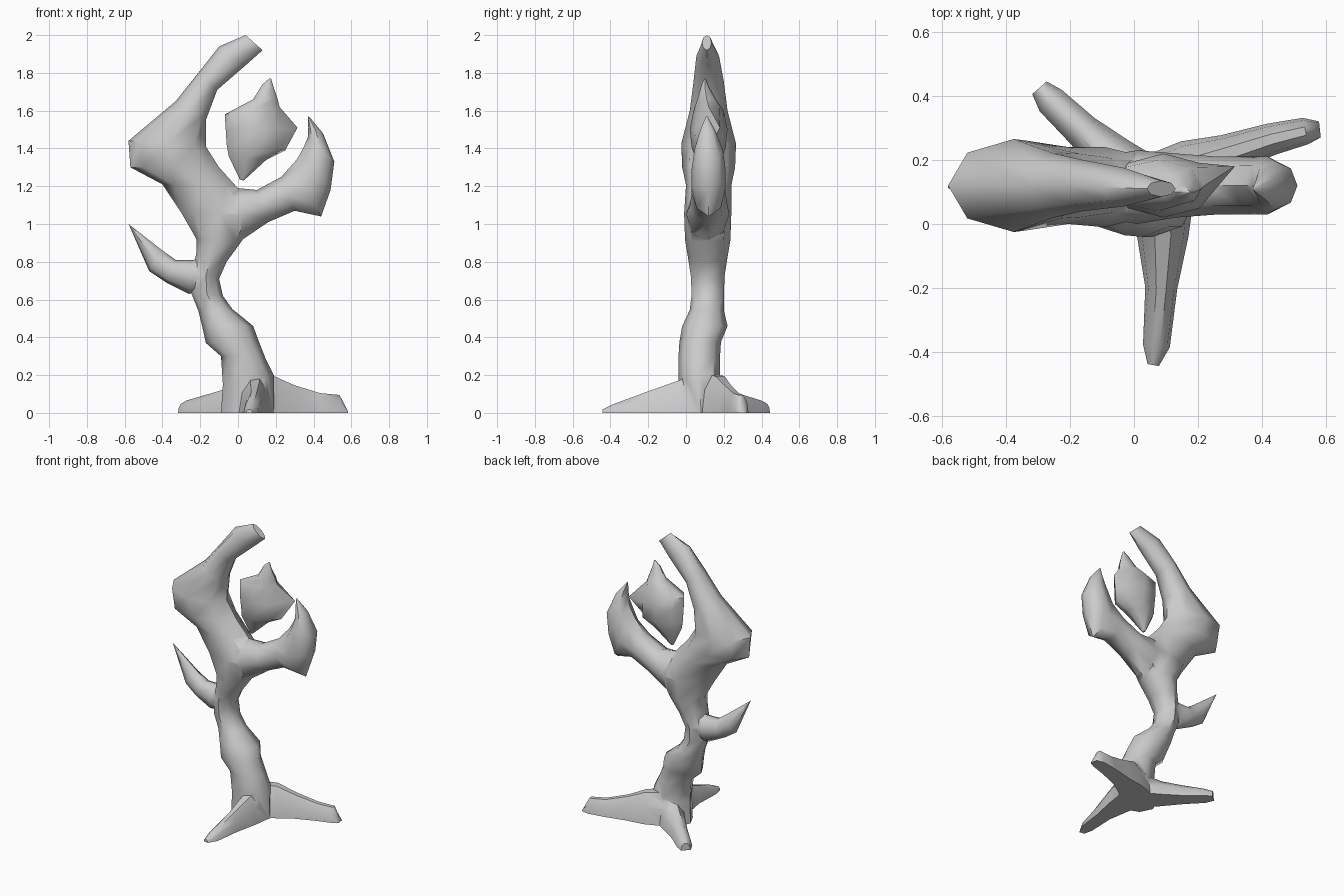
import bpy, math
from mathutils import Vector

if "Cube" in bpy.data.objects:
    bpy.data.objects.remove(bpy.data.objects["Cube"])

bark = bpy.data.materials.new("grey")
bark.diffuse_color = (0.6, 0.6, 0.6, 1)
bark.use_nodes = True
bark.node_tree.nodes["Principled BSDF"].inputs["Base Color"].default_value = bark.diffuse_color


def loft(name, rings):
    """Skin equal-sized rings into a closed tube; ends are capped."""
    n = len(rings[0])
    verts = [v for ring in rings for v in ring]
    faces = []
    for r in range(len(rings) - 1):
        for k in range(n):
            a, b = r * n + k, r * n + (k + 1) % n
            faces.append((a, b, b + n, a + n))
    faces.append(tuple(reversed(range(n))))
    faces.append(tuple(range(len(verts) - n, len(verts))))
    me = bpy.data.meshes.new(name)
    me.from_pydata(verts, [], faces)
    me.materials.append(bark)
    ob = bpy.data.objects.new(name, me)
    bpy.context.collection.objects.link(ob)
    select(ob)
    bpy.ops.object.mode_set(mode='EDIT')
    bpy.ops.mesh.select_all(action='SELECT')
    bpy.ops.mesh.normals_make_consistent(inside=False)
    bpy.ops.object.mode_set(mode='OBJECT')
    return ob


def select(ob):
    bpy.ops.object.select_all(action='DESELECT')
    ob.select_set(True)
    bpy.context.view_layer.objects.active = ob


def limb(name, sections, sides=8):
    """Section: outline point A (x, z), outline point B (x, z), centre y, half depth."""
    rings = []
    for ax, az, bx, bz, y, d in sections:
        mid = Vector(((ax + bx) / 2, y, (az + bz) / 2))
        half = Vector(((bx - ax) / 2, 0, (bz - az) / 2))
        rings.append([mid + half * math.cos(t) + Vector((0, d * math.sin(t), 0))
                      for t in (2 * math.pi * k / sides for k in range(sides))])
    return loft(name, rings)


def root(name, path):
    """Path point: x, y, height, half width. The underside is flat on the ground."""
    rings = []
    pts = [Vector((p[0], p[1], 0)) for p in path]
    for i, (x, y, h, w) in enumerate(path):
        d = (pts[min(i + 1, len(pts) - 1)] - pts[max(i - 1, 0)]).normalized()
        side = Vector((-d.y, d.x, 0))
        rings.append([pts[i] + side * w * math.cos(t) + Vector((0, 0, h * math.sin(t)))
                      for t in (math.pi * k / 5 for k in range(6))])
    return loft(name, rings)


# Trunk running up into the long left arm
trunk = limb("trunk", [
    (-.09, 0, .19, 0, .08, .12),
    (-.08, .15, .19, .20, .07, .11),
    (-.09, .30, .145, .29, .07, .11),
    (-.17, .37, .11, .38, .075, .11),
    (-.19, .46, .08, .46, .10, .12),
    (-.21, .54, -.03, .55, .11, .09),
    (-.25, .64, -.08, .62, .115, .085),
    (-.24, .75, -.10, .71, .115, .09),
    (-.22, .85, -.06, .80, .115, .105),
    (-.22, .92, .02, .91, .115, .12),
    (-.30, 1.06, .12, 1.05, .115, .125),
    (-.40, 1.21, -.01, 1.20, .12, .12),
    (-.57, 1.30, -.10, 1.30, .12, .14),
    (-.58, 1.44, -.17, 1.41, .12, .145),
    (-.33, 1.65, -.17, 1.55, .12, .10),
    (-.21, 1.80, -.11, 1.71, .12, .08),
    (-.10, 1.94, .04, 1.84, .115, .06),
    (.04, 2.0, .13, 1.92, .11, .025),
])

# Curved right arm ending in a point
right_arm = limb("right_arm", [
    (-.17, 1.17, -.10, .90, .115, .09),
    (0, 1.19, .02, .915, .115, .115),
    (.10, 1.18, .16, 1.01, .12, .10),
    (.23, 1.25, .30, 1.07, .12, .09),
    (.31, 1.34, .44, 1.04, .12, .09),
    (.345, 1.40, .49, 1.18, .12, .09),
    (.37, 1.46, .51, 1.33, .12, .075),
    (.372, 1.51, .45, 1.48, .115, .04),
    (.37, 1.57, .378, 1.567, .11, .005),
])

# Short thorn on the left of the trunk
thorn = limb("thorn", [
    (-.15, .82, -.16, .66, .115, .06),
    (-.24, .81, -.26, .63, .115, .075),
    (-.33, .81, -.38, .69, .115, .06),
    (-.40, .86, -.47, .75, .115, .045),
    (-.58, 1.0, -.577, .995, .115, .004),
])

# Three spreading roots
roots = [
    root("right_root", [(.02, .10, .22, .10), (.18, .18, .205, .085), (.29, .22, .155, .06),
                        (.43, .265, .11, .05), (.535, .29, .10, .042), (.58, .295, .012, .025)]),
    root("left_root", [(.06, .10, .20, .10), (-.06, .20, .13, .075), (-.16, .29, .10, .055),
                       (-.26, .385, .07, .048), (-.295, .425, .05, .03)]),
    root("front_root", [(.08, .10, .24, .11), (.09, -.04, .18, .08), (.085, -.20, .12, .05),
                        (.07, -.38, .05, .042), (.06, -.44, .02, .018)]),
]

# Merge the limbs into one surface
for part in [right_arm, thorn] + roots:
    select(trunk)
    mod = trunk.modifiers.new("union", 'BOOLEAN')
    mod.operation, mod.solver, mod.object = 'UNION', 'EXACT', part
    bpy.ops.object.modifier_apply(modifier=mod.name)
    bpy.data.objects.remove(part)
trunk.name = "tree"

# Floating crystal held between the arms, with one side spike
crystal = limb("crystal", [
    (.01, 1.235, .03, 1.23, .12, .01),
    (-.05, 1.36, .15, 1.34, .12, .07),
    (-.06, 1.42, .25, 1.39, .12, .09),
    (-.065, 1.50, .25, 1.50, .12, .10),
    (-.07, 1.58, .22, 1.62, .12, .08),
    (.08, 1.66, .21, 1.66, .11, .05),
    (.13, 1.74, .19, 1.72, .10, .02),
    (.165, 1.77, .175, 1.77, .10, .004),
])
crystal.data.vertices[3 * 8].co = (.315, .18, 1.51)

for ob in (trunk, crystal):
    select(ob)
    bpy.ops.object.shade_smooth_by_angle(angle=math.radians(50))
